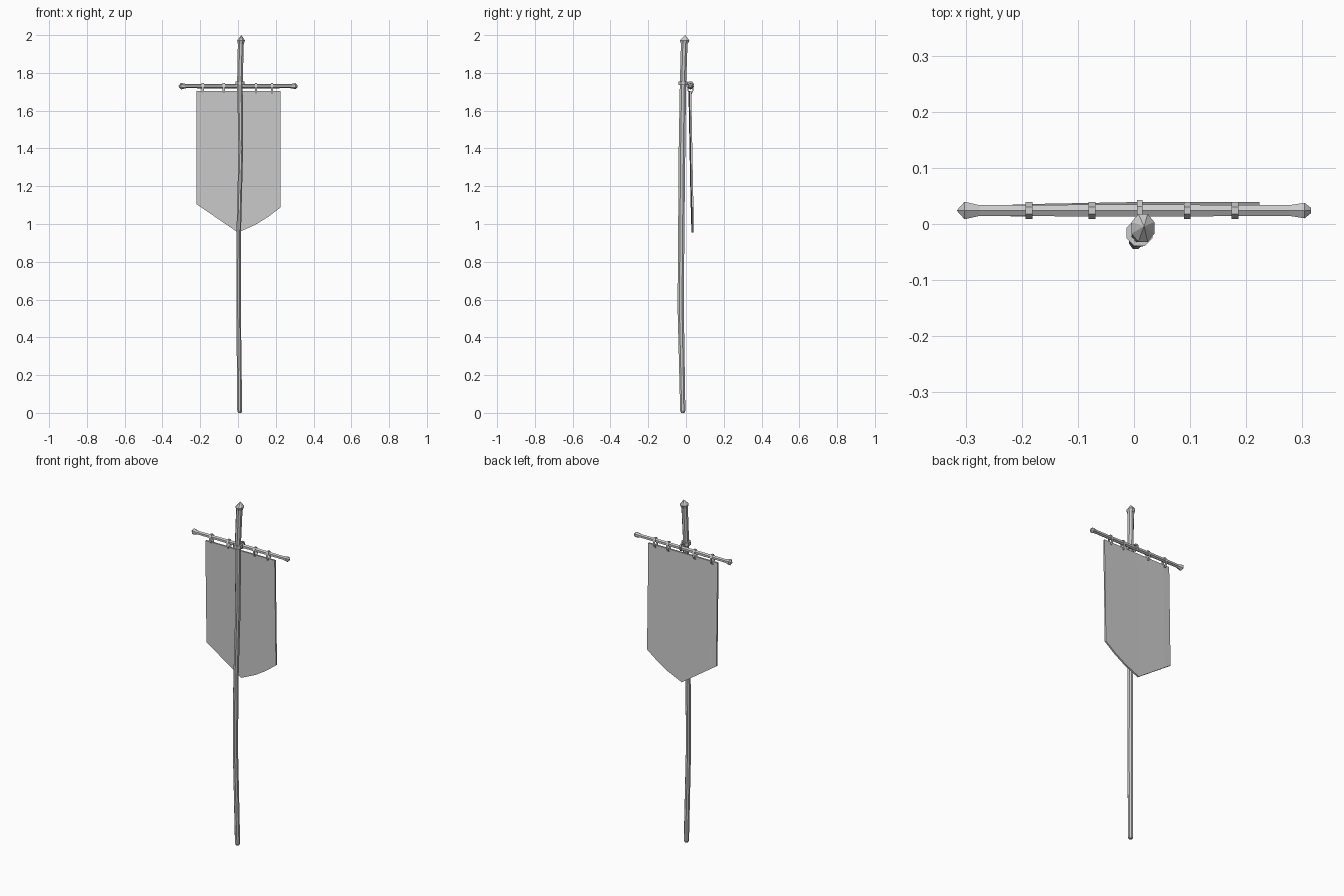
import bpy, bmesh, math
from mathutils import Vector

cube = bpy.data.objects.get("Cube")
if cube:
    bpy.data.objects.remove(cube)

grey = bpy.data.materials.new("plain_grey")
grey.use_nodes = True
colour = (0.6, 0.6, 0.6, 1)
grey.diffuse_color = colour
grey.node_tree.nodes["Principled BSDF"].inputs["Base Color"].default_value = colour


def finish(name, bm):
    bmesh.ops.recalc_face_normals(bm, faces=bm.faces[:])
    mesh = bpy.data.meshes.new(name)
    bm.to_mesh(mesh)
    bm.free()
    mesh.materials.append(grey)
    obj = bpy.data.objects.new(name, mesh)
    bpy.context.collection.objects.link(obj)
    return obj


def loft(name, stations, u, v, sides):
    """Tube through (centre, radius along u, radius along v) stations."""
    bm = bmesh.new()
    u, v = Vector(u), Vector(v)
    rings = []
    for centre, ru, rv in stations:
        ring = []
        for i in range(sides):
            a = math.tau * (i + 0.5) / sides
            ring.append(bm.verts.new(Vector(centre) + u * ru * math.cos(a) + v * rv * math.sin(a)))
        rings.append(ring)
    for a, b in zip(rings, rings[1:]):
        for i in range(sides):
            j = (i + 1) % sides
            bm.faces.new((a[i], a[j], b[j], b[i]))
    bm.faces.new(rings[0])
    bm.faces.new(rings[-1])
    bmesh.ops.remove_doubles(bm, verts=bm.verts[:], dist=0.0001)
    return finish(name, bm)


def band(name, centre, axis, u, v, ru, rv, width, thick, sides=8):
    """Flat strap bent into an oval loop round an axis."""
    bm = bmesh.new()
    centre, axis, u, v = Vector(centre), Vector(axis), Vector(u), Vector(v)
    rings = []
    for i in range(sides):
        a = math.tau * (i + 0.5) / sides
        ring = []
        for side, t in ((-1, 0), (1, 0), (1, thick), (-1, thick)):
            p = centre + axis * side * width / 2
            p += u * (ru - t) * math.cos(a) + v * (rv - t) * math.sin(a)
            ring.append(bm.verts.new(p))
        rings.append(ring)
    for i in range(sides):
        a, b = rings[i], rings[(i + 1) % sides]
        for k in range(4):
            m = (k + 1) % 4
            bm.faces.new((a[k], a[m], b[m], b[k]))
    return finish(name, bm)


X, Y, Z = (1, 0, 0), (0, 1, 0), (0, 0, 1)

# Slightly crooked pole
loft("pole", [
    ((0.009, -0.017, 0), 0.010, 0.010),
    ((0.009, -0.017, 0.012), 0.014, 0.015),
    ((0.003, -0.028, 0.56), 0.013, 0.018),
    ((0.004, -0.025, 0.96), 0.013, 0.018),
    ((0.015, -0.021, 1.40), 0.013, 0.019),
    ((0.010, -0.016, 1.74), 0.016, 0.018),
    ((0.015, -0.009, 1.96), 0.017, 0.019)], X, Y, 8)

# Pointed pole cap
loft("pole_cap", [
    ((0.015, -0.008, 1.955), 0.018, 0.020),
    ((0.016, -0.007, 1.972), 0.022, 0.027),
    ((0.018, -0.004, 2.0), 0, 0)], X, Y, 8)

# Crossbar with flared, pointed ends
BAR_Y, BAR_Z = 0.024, 1.73
bar = [(-0.316, 0), (-0.302, 0.018), (-0.275, 0.011), (-0.1, 0.012),
       (0.1, 0.012), (0.277, 0.011), (0.304, 0.016), (0.315, 0.006)]
loft("crossbar", [((x, BAR_Y, BAR_Z), r, r) for x, r in bar], Y, Z, 6)

# Collar on the pole and the lashing that holds the bar
band("pole_collar", (0.010, -0.016, 1.745), Z, X, Y, 0.025, 0.025, 0.02, 0.009)
band("bar_lashing", (0.010, 0.023, 1.735), X, Y, Z, 0.021, 0.022, 0.01, 0.007)

# Hanging loops
for i, x in enumerate((-0.187, -0.075, 0.095, 0.180)):
    band("banner_loop_%d" % (i + 1), (x, BAR_Y, 1.717), X, Y, Z, 0.016, 0.031, 0.012, 0.004)

# Cloth: columns of (x, bottom height, sideways lean)
columns = [(-0.220, 1.105, -0.002), (-0.18, 1.078, -0.001), (0.0, 0.955, 0.0),
           (0.09, 0.995, 0.001), (0.16, 1.038, 0.002), (0.224, 1.087, 0.003)]
TOP = 1.703
bm = bmesh.new()
previous = None
for x, low, lean in columns:
    col = []
    for z in (TOP, low):
        drop = (TOP - z) / 0.748
        y = 0.020 + 0.014 * drop + lean
        col += [bm.verts.new((x, y - 0.005, z)), bm.verts.new((x, y + 0.005, z))]
    if previous:
        p = previous
        for a, b in ((0, 1), (1, 3), (3, 2), (2, 0)):
            bm.faces.new((p[a], p[b], col[b], col[a]))
    else:
        bm.faces.new((col[0], col[1], col[3], col[2]))
    previous = col
bm.faces.new((previous[0], previous[1], previous[3], previous[2]))
finish("banner_cloth", bm)
